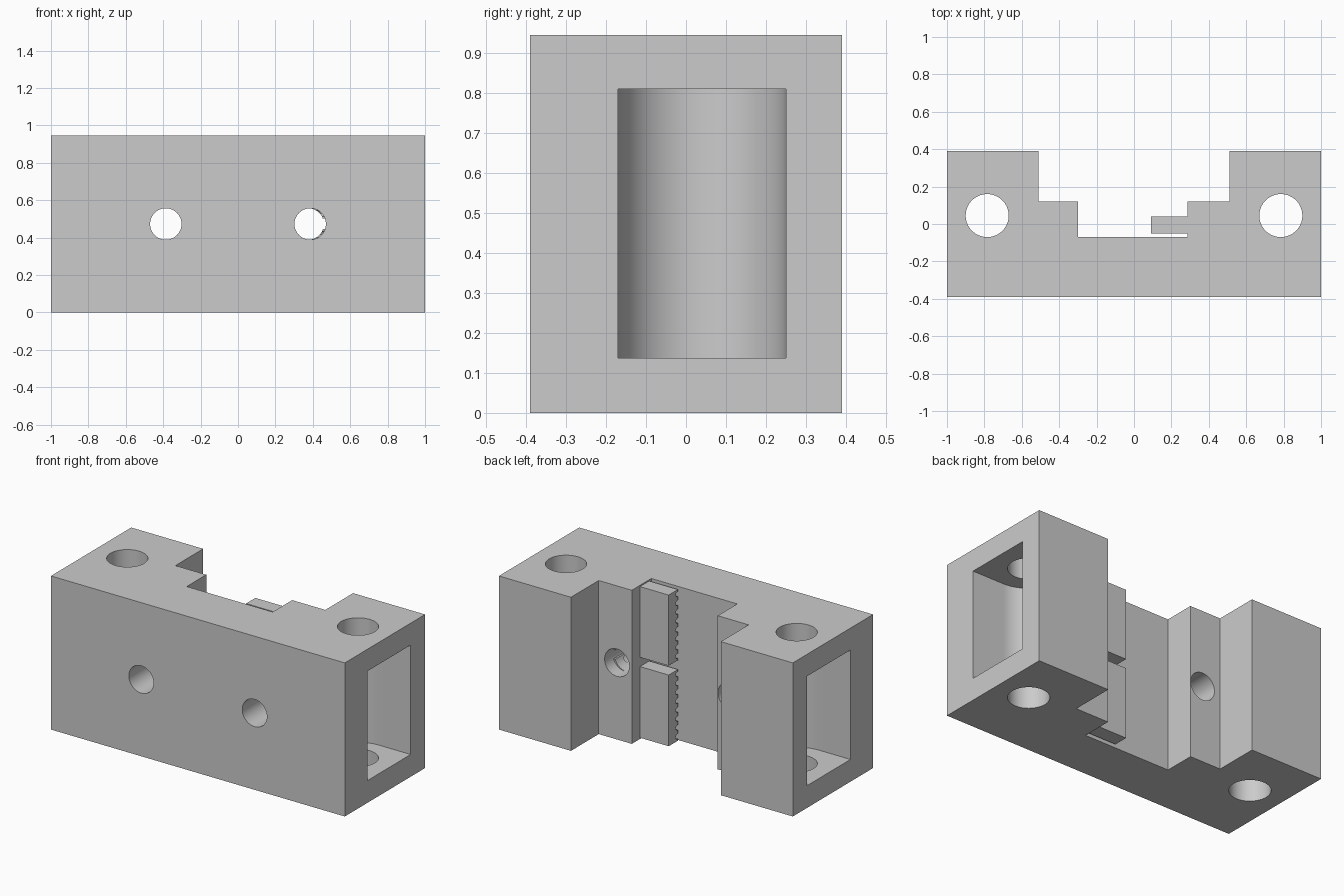
import bpy, bmesh, math
from mathutils import Vector

if "Cube" in bpy.data.objects:
    bpy.data.objects.remove(bpy.data.objects["Cube"], do_unlink=True)

grey = bpy.data.materials.new("light grey")
grey.use_nodes = True
colour = (0.6, 0.6, 0.6, 1)
grey.diffuse_color = colour
grey.node_tree.nodes["Principled BSDF"].inputs["Base Color"].default_value = colour

HEIGHT = 0.945
MID = HEIGHT / 2


def prism(name, points, axis, low, high):
    """Extrude a 2D outline along an axis; the outline uses the other two axes in order."""
    def place(p, t):
        c = list(p)
        c.insert("xyz".index(axis), t)
        return Vector(c)
    bm = bmesh.new()
    face = bm.faces.new([bm.verts.new(place(p, low)) for p in points])
    ext = bmesh.ops.extrude_face_region(bm, geom=[face])
    moved = [g for g in ext["geom"] if isinstance(g, bmesh.types.BMVert)]
    bmesh.ops.translate(bm, verts=moved, vec=place((0, 0), high - low))
    bmesh.ops.recalc_face_normals(bm, faces=bm.faces)
    mesh = bpy.data.meshes.new(name)
    bm.to_mesh(mesh)
    bm.free()
    mesh.materials.append(grey)
    obj = bpy.data.objects.new(name, mesh)
    bpy.context.collection.objects.link(obj)
    return obj


def arc(cx, cy, r, start, end, n):
    steps = [math.radians(start + (end - start) * i / n) for i in range(n + 1)]
    return [(cx + r * math.cos(a), cy + r * math.sin(a)) for a in steps]


def circle(cx, cy, r):
    return arc(cx, cy, r, 0, 360, 64)[:-1]


def activate(obj):
    bpy.ops.object.select_all(action="DESELECT")
    obj.select_set(True)
    bpy.context.view_layer.objects.active = obj


def cut(obj, cutter):
    cutter.hide_render = True
    mod = obj.modifiers.new("cut", "BOOLEAN")
    mod.operation = "DIFFERENCE"
    mod.solver = "EXACT"
    mod.object = cutter
    activate(obj)
    bpy.ops.object.modifier_apply(modifier=mod.name)
    bpy.data.objects.remove(cutter, do_unlink=True)


# Block with a stepped channel along its back
outline = [(-1, -0.39), (1, -0.39), (1, 0.39), (0.51, 0.39), (0.51, 0.12),
           (0.285, 0.12), (0.285, -0.07), (-0.3, -0.07), (-0.3, 0.12),
           (-0.51, 0.12), (-0.51, 0.39), (-1, 0.39)]
body = prism("carriage_block", outline, "z", 0, HEIGHT)

for side in (-1, 1):
    # Round-ended bearing pocket, open at the block's end
    pocket = [(1.2, -0.17)] + arc(0.785, 0.04, 0.21, 270, 90, 40) + [(1.2, 0.25)]
    pocket = [(side * x, y) for x, y in pocket]
    cut(body, prism("pocket_cutter", pocket, "z", 0.137, 0.81))
    # Vertical rod hole and front screw hole
    cut(body, prism("rod_cutter", circle(side * 0.785, 0.045, 0.115), "z", -0.1, 1.1))
    cut(body, prism("screw_cutter", circle(side * 0.386, MID, 0.084), "y", -0.6, 0.3))

# Toothed belt clamp plates, above and below a central slit
TEETH = 8
for name, low, high in (("lower_clamp_plate", 0.007, 0.445),
                        ("upper_clamp_plate", 0.502, 0.937)):
    pitch = (high - low) / TEETH
    section = [(0.04, low), (-0.05, low)]
    for i in range(TEETH):
        z = low + (i + 0.5) * pitch
        section += [(-0.05 + 0.022 * math.sin(a), z - 0.3 * pitch * math.cos(a))
                    for a in (math.pi * k / 6 for k in range(7))]
    section += [(-0.05, high), (0.04, high)]
    plate = prism(name, section, "x", 0.09, 0.48)
    cut(plate, prism("plate_cutter", circle(0.375, MID, 0.084), "y", -0.3, 0.3))
    activate(plate)
    bpy.ops.object.shade_smooth_by_angle(angle=math.radians(35))

activate(body)
bpy.ops.object.shade_smooth_by_angle(angle=math.radians(30))
